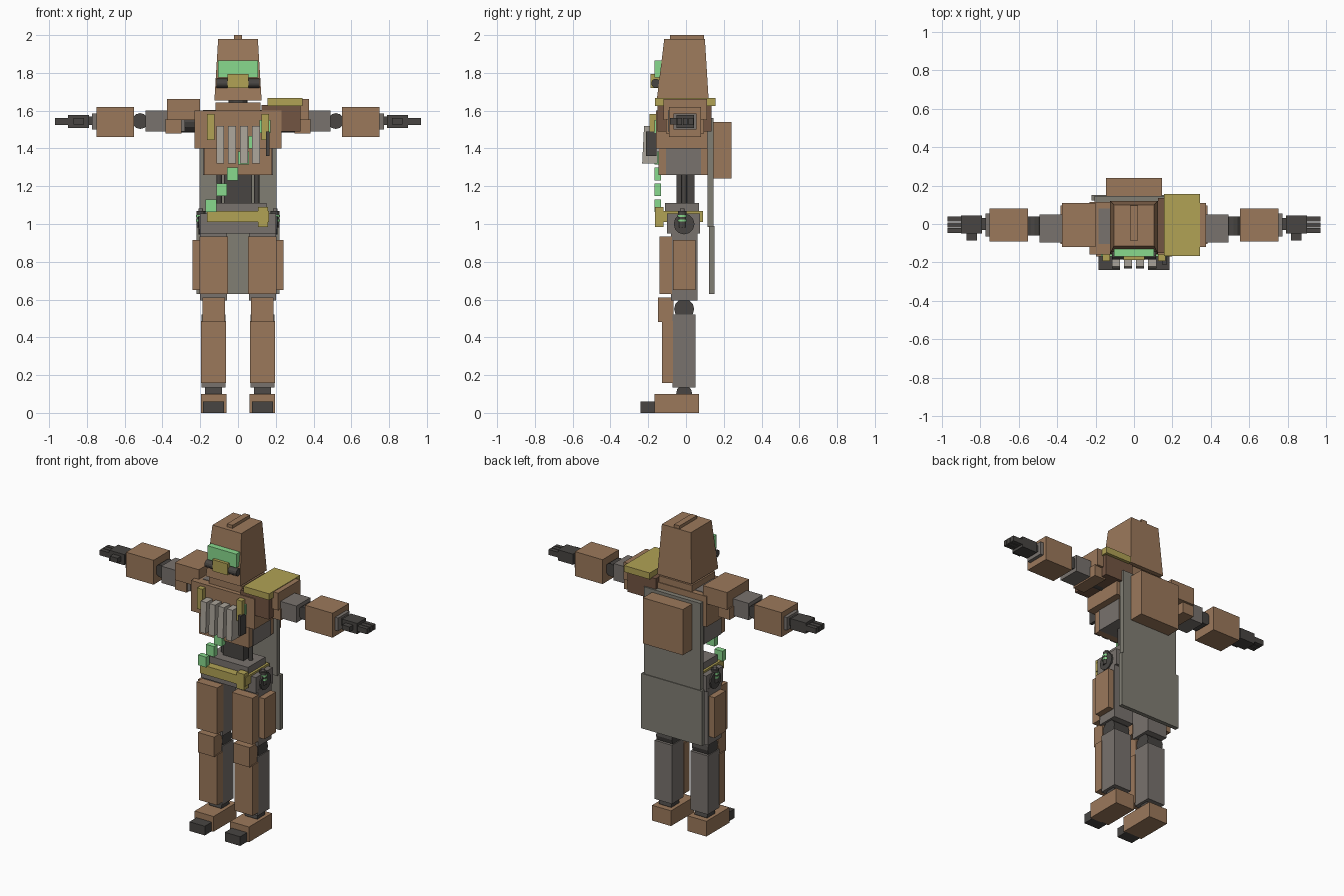
import bpy, bmesh, math
from mathutils import Matrix, Vector

if "Cube" in bpy.data.objects:
    bpy.data.objects.remove(bpy.data.objects["Cube"])

COLORS = {
    "tan": (0.33, 0.19, 0.105), "grey": (0.19, 0.17, 0.155), "dark": (0.065, 0.06, 0.055),
    "gold": (0.44, 0.36, 0.09), "green": (0.25, 0.70, 0.27), "cloth": (0.22, 0.21, 0.175),
    "pale": (0.40, 0.37, 0.32), "umber": (0.17, 0.09, 0.055),
}
MATS = {}
for key, rgb in COLORS.items():
    MATS[key] = bpy.data.materials.new(key)
    MATS[key].diffuse_color = (*rgb, 1)


def finish(bm, name, mat, mirror):
    bmesh.ops.recalc_face_normals(bm, faces=bm.faces)
    me = bpy.data.meshes.new(name)
    bm.to_mesh(me)
    bm.free()
    me.materials.append(MATS[mat])
    ob = bpy.data.objects.new(name, me)
    bpy.context.collection.objects.link(ob)
    if mirror:
        ob.modifiers.new("Mirror", "MIRROR").use_mirror_merge = False
    return ob


def box(name, mat, x, y, z, mirror=False, top=None):
    """Box from (min, max) ranges; top gives other x and y ranges for the upper face."""
    bm = bmesh.new()
    bmesh.ops.create_cube(bm, size=1)
    for v in bm.verts:
        up = v.co.z > 0
        xr, yr = top if (top and up) else (x, y)
        v.co = (xr[v.co.x > 0], yr[v.co.y > 0], z[up])
    return finish(bm, name, mat, mirror)


def rod(name, mat, center, radius, length, axis, mirror=False, sides=12):
    bm = bmesh.new()
    rot = Vector((0, 0, 1)).rotation_difference(Vector(axis)).to_matrix().to_4x4()
    bmesh.ops.create_cone(bm, cap_ends=True, segments=sides, radius1=radius, radius2=radius,
                          depth=length, matrix=Matrix.Translation(center) @ rot)
    return finish(bm, name, mat, mirror)


X, Y, Z = (1, 0, 0), (0, 1, 0), (0, 0, 1)

# Head
box("helmet", "tan", (-.125, .125), (-.155, .12), (1.655, 1.98), top=((-.105, .105), (-.115, .10)))
box("helmet_crest", "tan", (-.02, .02), (-.085, .095), (1.975, 2.0))
box("visor", "green", (-.105, .105), (-.168, -.125), (1.775, 1.865))
rod("breather_bar", "dark", (0, -.16, 1.745), .024, .23, X)
box("breather", "gold", (-.055, .055), (-.188, -.13), (1.72, 1.795))
rod("neck", "dark", (0, -.01, 1.63), .05, .08, Z)
box("collar", "tan", (-.12, .12), (-.13, .11), (1.595, 1.642))

# Torso
box("torso_core", "grey", (-.185, .185), (-.105, .08), (1.26, 1.603))
box("chest_plate", "tan", (-.23, .23), (-.158, .115), (1.40, 1.60))
box("rib_plate", "tan", (-.18, .18), (-.145, -.10), (1.26, 1.41))
box("back_plate", "tan", (-.18, .18), (.075, .118), (1.26, 1.41))
box("spine", "dark", (-.075, .075), (-.05, .045), (1.10, 1.27))
rod("waist_piston", "dark", (.10, -.01, 1.18), .014, .18, Z, True)
box("waist", "grey", (-.15, .15), (-.11, .07), (1.05, 1.112))
box("pelvis", "grey", (-.20, .20), (-.10, .075), (.95, 1.055))
box("belt", "gold", (-.165, .165), (-.16, .09), (1.01, 1.068))
box("belt_clasp", "gold", (.105, .16), (-.165, -.12), (.985, 1.09))

# Canisters on the hips
rod("hip_canister", "dark", (.196, -.02, 1.025), .023, .085, Z, True)
for z in (1.018, 1.042):
    rod("canister_band", "green", (.196, -.02, z), .026, .012, Z, True)
rod("canister_cap", "grey", (.196, -.02, 1.072), .012, .02, Z, True)

# Chest gear
for i in range(4):
    x = -.094 + .063 * i
    box("magazine", "pale", (x - .021, x + .021), (-.232, -.15), (1.32, 1.52),
        top=((x - .021, x + .021), (-.222, -.15)))
box("chest_strap", "gold", (.125, .163), (-.192, -.15), (1.445, 1.582), True)
box("vial", "dark", (.147, .168), (-.212, -.155), (1.36, 1.49))
for i in range(6):
    x, z = -.143 + .057 * i, 1.097 + .084 * i
    box("sash_charm", "green", (x - .029, x + .029), (-.168, -.132), (z - .034, z + .034))

# Cape and pack
box("cape_upper", "cloth", (-.205, .205), (.113, .145), (.985, 1.56))
box("cape_lower", "cloth", (-.22, .22), (.123, .15), (.63, .99))
box("backpack", "tan", (-.145, .145), (.14, .24), (1.24, 1.54))

# Shoulders
box("pauldron", "tan", (.20, .375), (-.12, .11), (1.55, 1.663), True)
box("pauldron_lower", "tan", (.30, .383), (-.105, .095), (1.48, 1.555), True)
rod("shoulder_joint", "dark", (.26, -.02, 1.54), .055, .10, X, True)
box("large_pauldron", "umber", (.125, .33), (-.152, .135), (1.49, 1.63))
box("pauldron_cap", "gold", (.155, .342), (-.165, .155), (1.625, 1.667))

# Arms
box("upper_arm", "grey", (.28, .49), (-.095, .05), (1.49, 1.60), True)
rod("elbow", "dark", (.518, -.01, 1.545), .042, .10, Y, True)
box("bracer", "tan", (.55, .75), (-.09, .08), (1.46, 1.62), True)
box("wrist", "grey", (.745, .772), (-.065, .055), (1.50, 1.585), True)
box("wrist_joint", "dark", (.765, .80), (-.03, .03), (1.525, 1.57), True)
box("palm", "dark", (.79, .90), (-.05, .043), (1.508, 1.578), True)
for i in range(3):
    y = -.035 + .031 * i
    box("finger", "dark", (.895, .97), (y - .013, y + .013), (1.525, 1.56), True)
box("thumb", "dark", (.815, .87), (-.085, -.045), (1.528, 1.56), True)

# Legs
rod("hip_joint", "dark", (.16, -.01, 1.0), .055, .10, X, True)
box("thigh", "grey", (.057, .202), (-.08, .06), (.595, .965), True)
box("thigh_plate", "tan", (.053, .203), (-.14, -.075), (.63, .935), True)
box("thigh_side_plate", "tan", (.20, .241), (-.07, .05), (.65, .915), True)
rod("knee_joint", "dark", (.13, -.01, .55), .053, .115, X, True)
box("knee_plate", "tan", (.07, .188), (-.147, -.065), (.48, .61), True)
box("shin", "grey", (.067, .193), (-.072, .05), (.135, .52), True)
box("shin_plate", "tan", (.063, .195), (-.127, -.068), (.157, .487), True)
rod("ankle_joint", "dark", (.13, -.01, .105), .042, .09, X, True)
box("foot", "tan", (.06, .197), (-.168, .07), (0, .10), True)
box("toe_cap", "dark", (.073, .184), (-.24, -.16), (0, .06), True)

for m in bpy.data.materials:
    if m.users and not m.is_grease_pencil:
        m.use_nodes = True
        m.node_tree.nodes["Principled BSDF"].inputs["Base Color"].default_value = m.diffuse_color
